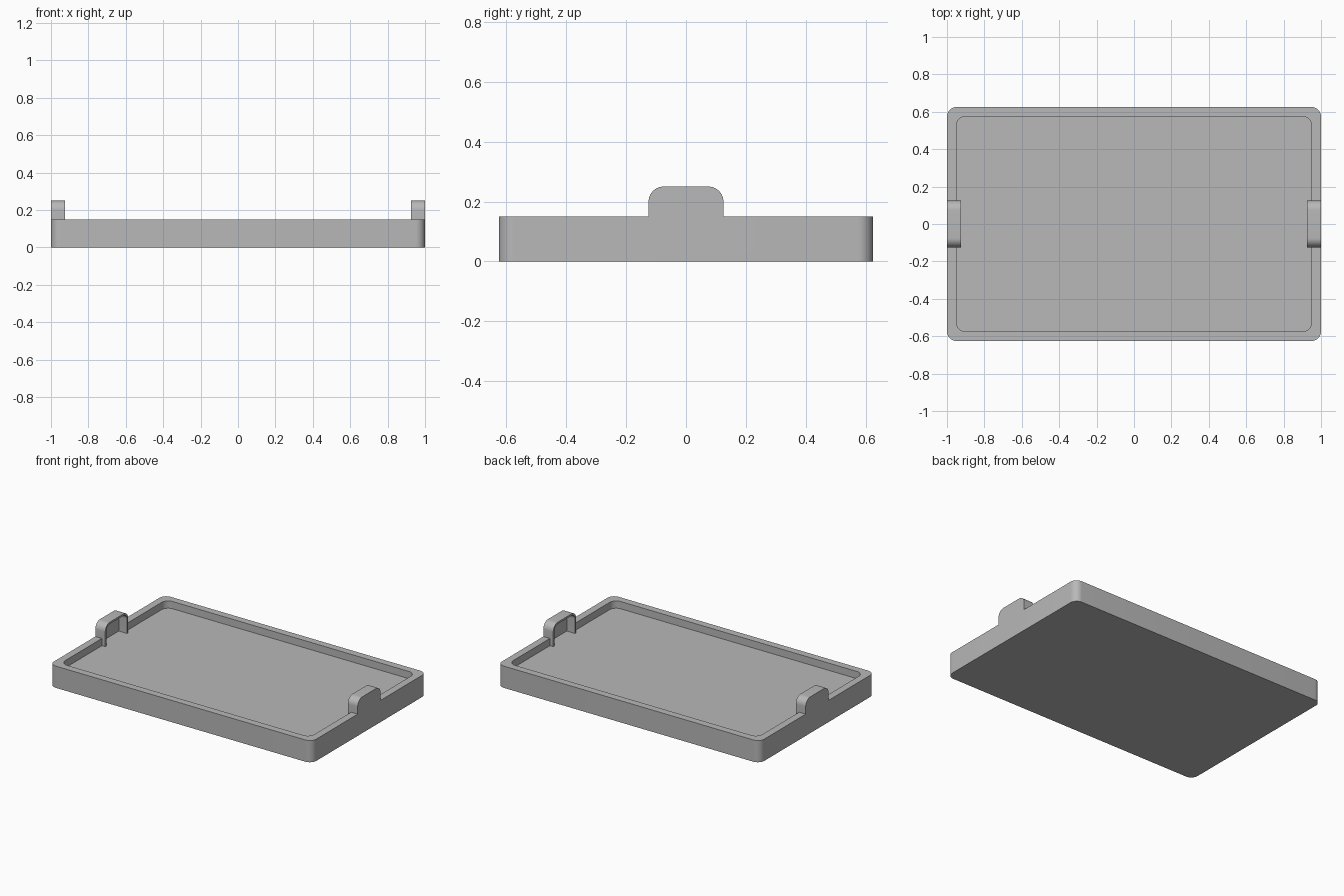
import bpy
import bmesh
from math import cos, sin, pi
from mathutils import Vector

cube = bpy.data.objects.get("Cube")
if cube:
    bpy.data.objects.remove(cube, do_unlink=True)

LENGTH, WIDTH, HEIGHT = 2.0, 1.25, 0.15
WALL, FLOOR, CORNER = 0.05, 0.1, 0.05
GRIP_TOP, GRIP_WIDTH, GRIP_DEPTH, SHELL = 0.25, 0.25, 0.075, 0.0125

grey = bpy.data.materials.new("plain grey")
grey.use_nodes = True
grey.diffuse_color = (0.48, 0.48, 0.48, 1)
grey.node_tree.nodes["Principled BSDF"].inputs["Base Color"].default_value = grey.diffuse_color


def outline(width, low, high, r_low, r_high, steps=10):
    """Counter-clockwise rectangle with rounded low and high corners."""
    half = width / 2
    corners = [(half, low, r_low, -1, 1), (half, high, r_high, 0, -1),
               (-half, high, r_high, 1, -1), (-half, low, r_low, 2, 1)]
    points = []
    for u, v, r, quarter, inward in corners:
        centre_u = u - r if u > 0 else u + r
        centre_v = v + inward * r
        if r == 0:
            points.append((u, v))
            continue
        for i in range(steps + 1):
            a = (quarter + i / steps) * pi / 2
            points.append((centre_u + r * cos(a), centre_v + r * sin(a)))
    return points


def prism(name, points, place, sweep):
    """Solid made by sweeping an outline along a vector."""
    bm = bmesh.new()
    face = bm.faces.new([bm.verts.new(place(u, v)) for u, v in points])
    swept = bmesh.ops.extrude_face_region(bm, geom=[face], use_keep_orig=True)
    verts = [g for g in swept["geom"] if isinstance(g, bmesh.types.BMVert)]
    bmesh.ops.translate(bm, verts=verts, vec=Vector(sweep))
    bmesh.ops.recalc_face_normals(bm, faces=bm.faces)
    mesh = bpy.data.meshes.new(name)
    bm.to_mesh(mesh)
    bm.free()
    mesh.materials.append(grey)
    obj = bpy.data.objects.new(name, mesh)
    bpy.context.collection.objects.link(obj)
    return obj


def combine(target, tool, operation):
    """Apply a boolean and discard the tool."""
    tool.hide_render = True
    mod = target.modifiers.new(operation, "BOOLEAN")
    mod.operation = operation
    mod.solver = "EXACT"
    mod.object = tool
    bpy.context.view_layer.objects.active = target
    bpy.ops.object.modifier_apply(modifier=mod.name)
    bpy.data.objects.remove(tool, do_unlink=True)


# Tray body with a shallow recess
half_y = WIDTH / 2
tray = prism("tray", outline(LENGTH, -half_y, half_y, CORNER, CORNER),
             lambda u, v: (u, v, 0), (0, 0, HEIGHT))
inner_y = half_y - WALL
recess = prism("recess_cutter",
               outline(LENGTH - 2 * WALL, -inner_y, inner_y, CORNER, CORNER),
               lambda u, v: (u, v, FLOOR), (0, 0, HEIGHT))
combine(tray, recess, "DIFFERENCE")

# Hollow end grips, open towards the middle of the tray
for side in (-1, 1):
    grip = prism("grip", outline(GRIP_WIDTH, FLOOR / 2, GRIP_TOP, 0, CORNER),
                 lambda u, v: (side * LENGTH / 2, u, v), (-side * GRIP_DEPTH, 0, 0))
    combine(tray, grip, "UNION")
    hollow = prism("hollow_cutter",
                   outline(GRIP_WIDTH - 2 * SHELL, FLOOR, GRIP_TOP - SHELL, 0, CORNER - SHELL),
                   lambda u, v: (side * (LENGTH / 2 - SHELL), u, v),
                   (-side * GRIP_DEPTH, 0, 0))
    combine(tray, hollow, "DIFFERENCE")

# Smooth the rounded corners, keep the edges crisp
bpy.ops.object.select_all(action="DESELECT")
tray.select_set(True)
bpy.context.view_layer.objects.active = tray
bpy.ops.object.shade_smooth_by_angle(angle=pi / 6)
